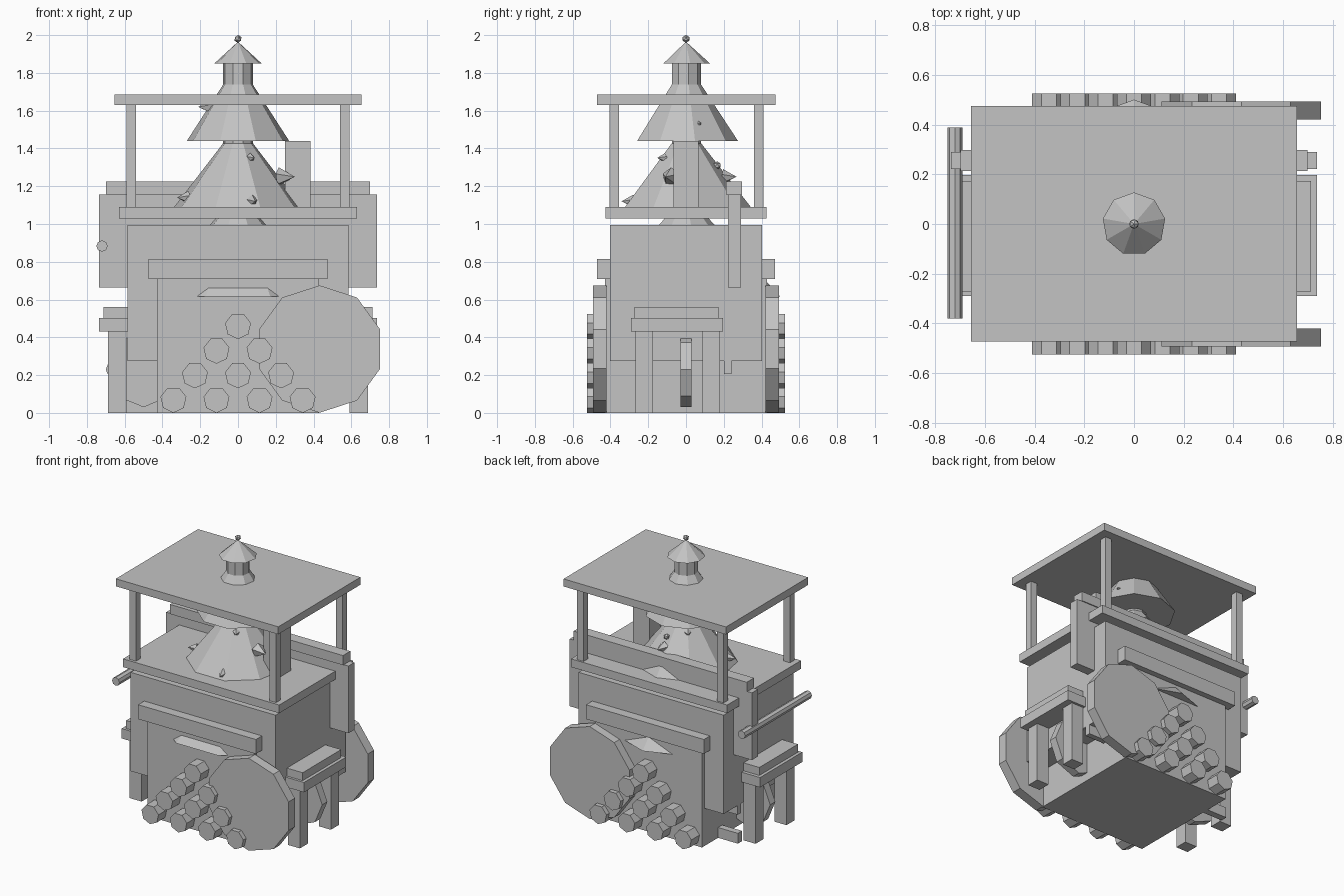
import bpy, math
from mathutils import Vector

if "Cube" in bpy.data.objects:
    bpy.data.objects.remove(bpy.data.objects["Cube"])

stone = bpy.data.materials.new("plain_grey")
stone.diffuse_color = (0.55, 0.55, 0.55, 1)
stone.use_nodes = True
stone.node_tree.nodes["Principled BSDF"].inputs["Base Color"].default_value = stone.diffuse_color


def mesh_object(name, verts, faces):
    me = bpy.data.meshes.new(name)
    me.from_pydata(verts, [], faces)
    me.materials.append(stone)
    ob = bpy.data.objects.new(name, me)
    bpy.context.collection.objects.link(ob)
    return ob


def box(name, x0, x1, y0, y1, z0, z1):
    v = [(x, y, z) for z in (z0, z1) for x, y in ((x0, y0), (x1, y0), (x1, y1), (x0, y1))]
    f = [(3, 2, 1, 0), (4, 5, 6, 7)] + [(i, (i + 1) % 4, (i + 1) % 4 + 4, i + 4) for i in range(4)]
    return mesh_object(name, v, f)


def prism(name, sides, radius, a, b, start, tip=None):
    """Prism or cone from point a to b; start is the angle of the first corner."""
    a, b = Vector(a), Vector(b)
    tip = radius if tip is None else tip
    d = (b - a).normalized()
    up = Vector((0, 1, 0)) if abs(d.z) > 0.9 else Vector((0, 0, 1))
    side = up.cross(d)
    ring = [side * math.cos(start + math.tau * i / sides) + up * math.sin(start + math.tau * i / sides)
            for i in range(sides)]
    v = [a + p * radius for p in ring]
    n = sides
    if tip == 0:
        v.append(b)
        f = [(i, (i + 1) % n, n) for i in range(n)]
    else:
        v += [b + p * tip for p in ring]
        f = [(i, (i + 1) % n, (i + 1) % n + n, i + n) for i in range(n)]
        f.append(tuple(range(n, 2 * n)))
    f.append(tuple(reversed(range(n))))
    return mesh_object(name, v, f)


UP = math.pi / 2

# Main block and through beams
box("core", -0.43, 0.43, -0.43, 0.43, 0, 0.72)
box("body", -0.585, 0.585, -0.402, 0.402, 0.275, 0.995)
box("front_back_beam", -0.475, 0.475, -0.472, 0.472, 0.71, 0.815)
box("upper_deck", -0.63, 0.63, -0.425, 0.425, 1.03, 1.09)

# Raised wall with its cap
box("rear_wall", -0.735, 0.735, 0.222, 0.29, 0.665, 1.155)
box("rear_wall_cap", -0.698, 0.698, 0.213, 0.297, 1.155, 1.225)

# Canopy on four posts
box("canopy_roof", -0.655, 0.655, -0.472, 0.475, 1.63, 1.685)
for x in (-0.565, 0.565):
    for y in (-0.38, 0.385):
        box("canopy_post", x - 0.026, x + 0.026, y - 0.026, y + 0.026, 1.09, 1.63)

# Side porches: lintel, cap and posts
box("porch_lintel", -0.735, 0.735, -0.29, 0.197, 0.43, 0.502)
box("porch_cap", -0.712, 0.712, -0.272, 0.172, 0.502, 0.56)
for s in (-1, 1):
    for y in (-0.268, 0.088):
        box("porch_post", min(s * 0.59, s * 0.687), max(s * 0.59, s * 0.687), y, y + 0.092, 0, 0.43)
    # Thin wheel between the porch posts
    prism("side_wheel", 8, 0.2, (s * 0.5, -0.03, 0.23), (s * 0.5, 0.03, 0.23), UP)

# Small bars at the left foot
box("ground_bar", -0.59, -0.43, 0.197, 0.245, 0, 0.075)
box("low_bar", -0.585, 0.585, 0.2, 0.24, 0.207, 0.275)

# Stacked logs running through the block
for row, count in enumerate((4, 3, 2, 1)):
    for i in range(count):
        x = (i - (count - 1) / 2) * 0.228
        z = 0.07 + row * 0.13
        prism("log", 7, 0.07, (x, -0.525, z), (x, 0.525, z), -UP)

# Large ten-sided discs, front and back
for s in (-1, 1):
    prism("large_disc", 10, 0.337, (0.432, s * 0.42, 0.338), (0.432, s * 0.492, 0.338), UP)

# Handrail pole on the left
prism("side_pole", 8, 0.03, (-0.72, -0.38, 0.883), (-0.72, 0.388, 0.883), UP)

# Tiered tree: trunk, cones, ball
prism("trunk", 9, 0.08, (0, 0, 0.7), (0, 0, 1.87), UP)
for z, r, top in ((0.615, 0.5, 1.16), (1.03, 0.39, 1.53), (1.44, 0.275, 1.86), (1.85, 0.127, 1.965)):
    prism("tree_tier", 9, r, (0, 0, z), (0, 0, top), UP, 0)


def bauble(name, loc, r):
    bpy.ops.mesh.primitive_ico_sphere_add(subdivisions=1, radius=r, location=loc)
    ob = bpy.context.object
    ob.name = name
    ob.data.materials.append(stone)


bauble("top_ball", (0, 0, 1.98), 0.021)
bauble("bauble", (0.04, 0.165, 1.31), 0.022)

# Small pointed ornaments sticking out of the tiers
for angle, z, r, size in ((-20, 1.25, 0.23, 0.05), (80, 1.25, 0.2, 0.04), (200, 1.14, 0.28, 0.035),
                          (-75, 1.12, 0.29, 0.035), (-60, 1.35, 0.13, 0.025), (130, 1.35, 0.13, 0.025),
                          (20, 1.53, 0.18, 0.025), (140, 1.53, 0.18, 0.025), (185, 1.62, 0.14, 0.04)):
    a = math.radians(angle)
    d = Vector((math.cos(a), math.sin(a), 0))
    base = d * r + Vector((0, 0, z))
    prism("ornament_spike", 5, size, base, base + d * size * 1.8, UP, 0)

# Square chimney on the deck
box("chimney", 0.25, 0.383, -0.065, 0.065, 1.05, 1.44)
